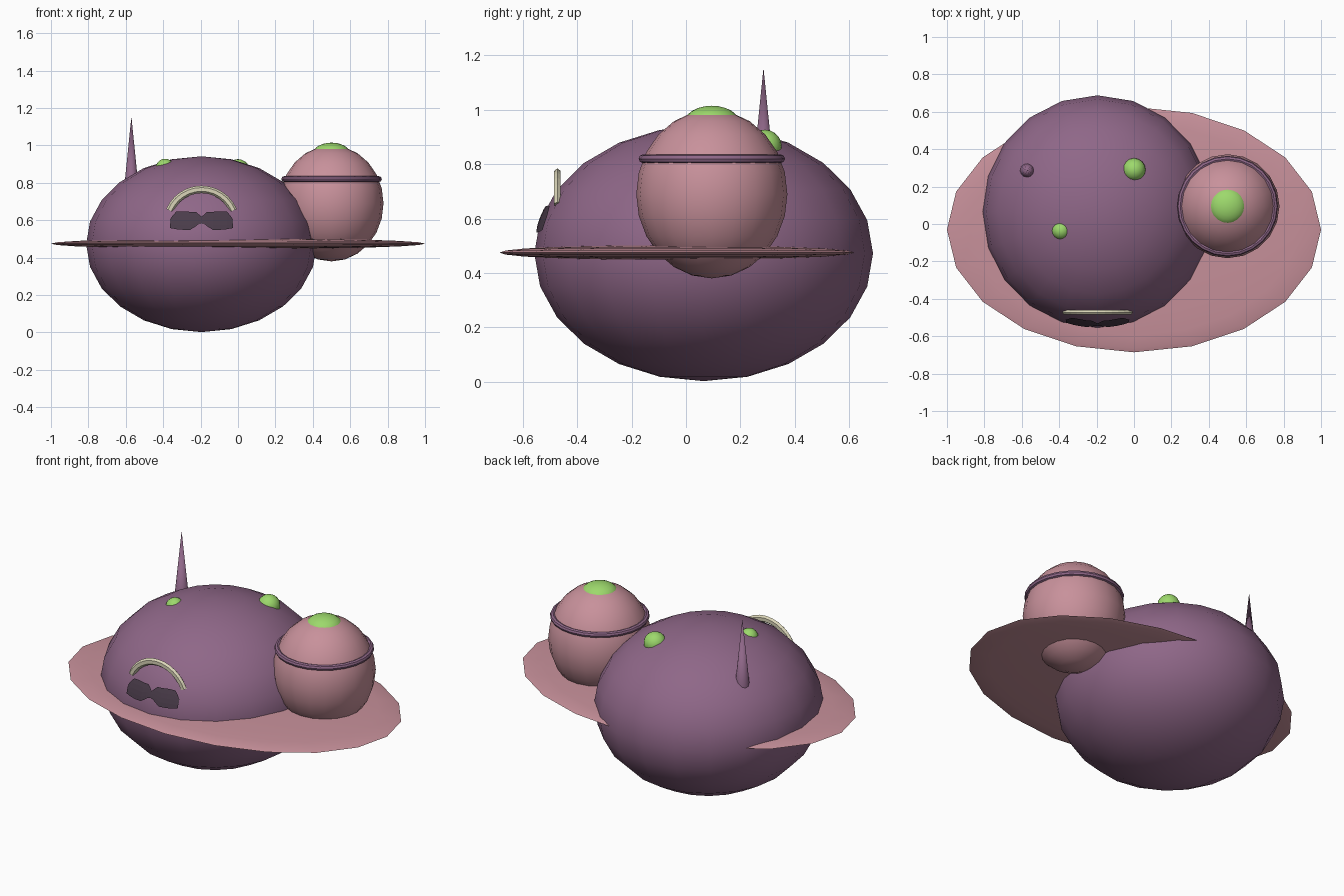
import bpy, bmesh, math
from mathutils import Vector

if "Cube" in bpy.data.objects:
    bpy.data.objects.remove(bpy.data.objects["Cube"])


def material(name, rgb):
    lin = [((c / 255 + 0.055) / 1.055) ** 2.4 for c in rgb]
    m = bpy.data.materials.new(name)
    m.diffuse_color = (*lin, 1)
    m.use_nodes = True
    m.node_tree.nodes["Principled BSDF"].inputs["Base Color"].default_value = m.diffuse_color
    return m


PURPLE = material("purple", (143, 103, 136))
PINK = material("dusty_pink", (200, 145, 155))
GREEN = material("lime_green", (157, 217, 108))
CREAM = material("cream", (218, 213, 184))
DARK = material("dark_plum", (74, 60, 74))


def finish(name, mat, angle=40):
    ob = bpy.context.object
    ob.name = name
    ob.data.materials.append(mat)
    bpy.ops.object.transform_apply(location=False)
    bpy.ops.object.shade_smooth_by_angle(angle=math.radians(angle))
    return ob


def ellipsoid(name, mat, centre, radii, segs=20, rings=12):
    bpy.ops.mesh.primitive_uv_sphere_add(segments=segs, ring_count=rings, radius=1, location=centre)
    bpy.context.object.scale = radii
    return finish(name, mat)


def mesh_object(name, bm, mat):
    me = bpy.data.meshes.new(name)
    bm.to_mesh(me)
    bm.free()
    ob = bpy.data.objects.new(name, me)
    bpy.context.collection.objects.link(ob)
    me.materials.append(mat)
    return ob


C, R = Vector((-0.195, 0.065, 0.472)), Vector((0.617, 0.623, 0.47))

# Main body, brim disc and side globe
ellipsoid("body", PURPLE, C, R)
ellipsoid("brim", PINK, (0, -0.03, 0.475), (1.0, 0.656, 0.029))
ellipsoid("globe", PINK, (0.5, 0.095, 0.69), (0.278, 0.278, 0.31))
ellipsoid("globe_cap", GREEN, (0.5, 0.095, 0.955), (0.1, 0.1, 0.06))

# Band around the globe
bpy.ops.mesh.primitive_torus_add(major_segments=24, minor_segments=8, major_radius=0.253,
                                 minor_radius=0.016, location=(0.5, 0.095, 0.82))
finish("globe_band", PURPLE)

# Green bumps on top of the body
ellipsoid("bump_large", GREEN, (0, 0.29, 0.865), (0.062,) * 3, 16, 10)
ellipsoid("bump_small", GREEN, (-0.39, -0.035, 0.879), (0.05,) * 3, 16, 10)

# Spike
bpy.ops.mesh.primitive_cone_add(vertices=12, radius1=0.041, radius2=0, depth=0.405,
                                location=(-0.57, 0.285, 0.9525))
finish("spike", PURPLE)

# Cream arch on the front: a swept arc with hexagonal section
bm = bmesh.new()
rows = []
for i in range(13):
    a = math.radians(23 + 134 * i / 12)
    row = []
    for k in range(6):
        t = math.tau * k / 6
        r = 0.185 + 0.02 * math.cos(t)
        row.append(bm.verts.new((C.x + r * math.cos(a), -0.473 + 0.014 * math.sin(t),
                                 0.58 + r * math.sin(a))))
    rows.append(row)
for p, q in zip(rows, rows[1:]):
    for k in range(6):
        bm.faces.new((p[k], p[(k + 1) % 6], q[(k + 1) % 6], q[k]))
bm.faces.new(rows[0])
bm.faces.new(rows[-1])
bmesh.ops.recalc_face_normals(bm, faces=bm.faces)
mesh_object("front_arch", bm, CREAM)

# Dark two-lobed plate, wrapped on the body: (offset from middle, bottom, top)
half = [(0, 0.582, 0.618), (0.018, 0.578, 0.635), (0.03, 0.568, 0.645), (0.06, 0.549, 0.645),
        (0.1, 0.549, 0.648), (0.135, 0.552, 0.646), (0.152, 0.556, 0.628), (0.168, 0.558, 0.605)]
outline = [(-u, b, t) for u, b, t in reversed(half[1:])] + half
bm = bmesh.new()
cols = []
for u, b, t in outline:
    col = []
    for j in range(5):
        z = b + (t - b) * j / 4
        s = math.sqrt(1 - (u / R.x) ** 2 - ((z - C.z) / R.z) ** 2)
        col.append(bm.verts.new((C.x + u, C.y - R.y * s - 0.004, z)))
    cols.append(col)
for p, q in zip(cols, cols[1:]):
    for j in range(4):
        bm.faces.new((p[j], q[j], q[j + 1], p[j + 1]))
mesh_object("front_plate", bm, DARK)
